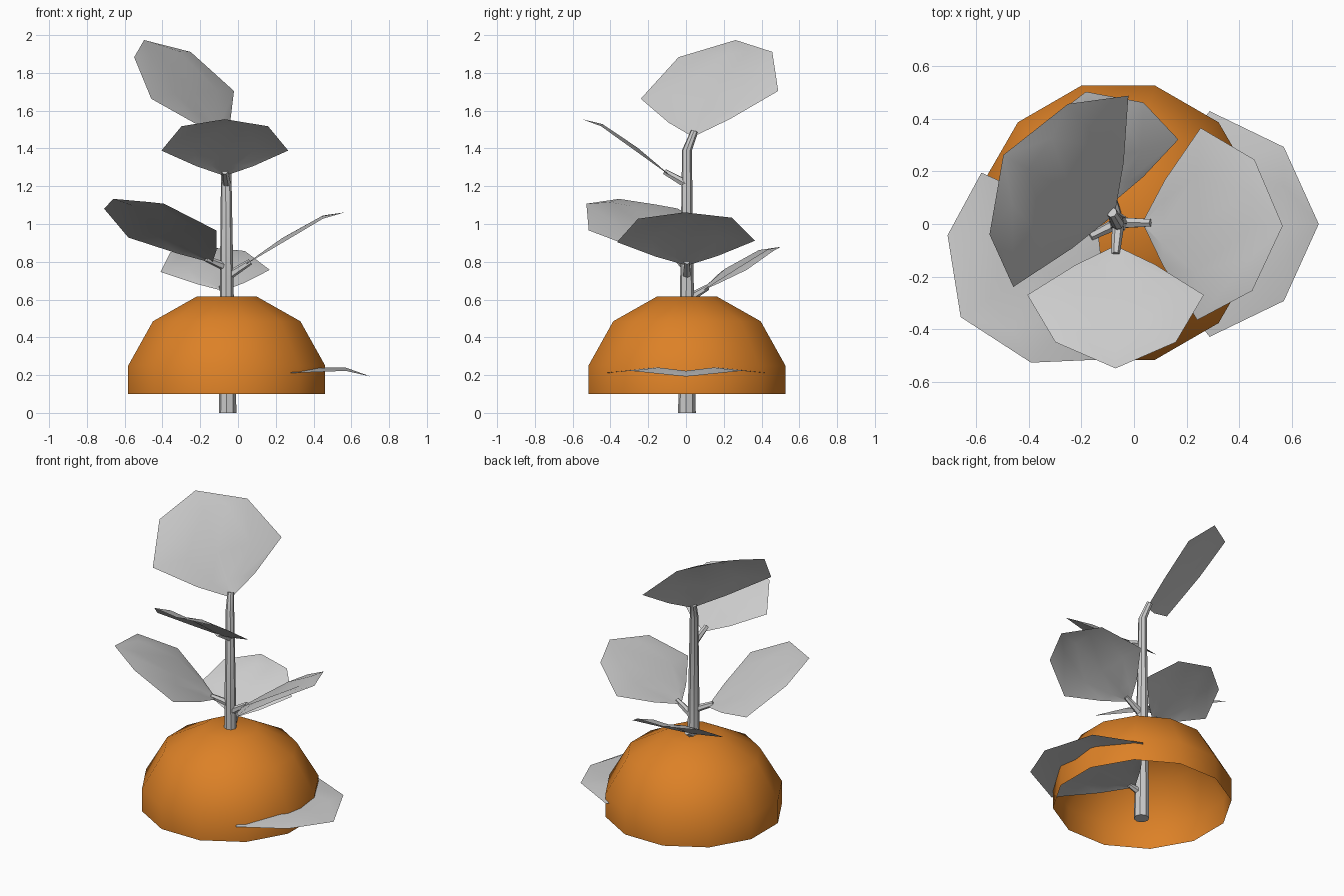
import bpy, bmesh, math
from mathutils import Vector

if "Cube" in bpy.data.objects:
    bpy.data.objects.remove(bpy.data.objects["Cube"])

CX, CY = -0.06, 0.005


def add_object(name, bm, angle=40):
    bmesh.ops.recalc_face_normals(bm, faces=bm.faces)
    mesh = bpy.data.meshes.new(name)
    bm.to_mesh(mesh)
    bm.free()
    ob = bpy.data.objects.new(name, mesh)
    bpy.context.collection.objects.link(ob)
    bpy.ops.object.select_all(action='DESELECT')
    ob.select_set(True)
    bpy.context.view_layer.objects.active = ob
    bpy.ops.object.shade_smooth_by_angle(angle=math.radians(angle))
    return ob


def bridge(bm, a, b):
    n = len(a)
    for i in range(n):
        bm.faces.new((a[i], a[(i + 1) % n], b[(i + 1) % n], b[i]))


def tube(name, points, sides=8):
    """Capped tube through (x, y, z, radius) points."""
    bm = bmesh.new()
    pts = [Vector(p[:3]) for p in points]
    rings = []
    for i, p in enumerate(pts):
        d = (pts[min(i + 1, len(pts) - 1)] - pts[max(i - 1, 0)]).normalized()
        side = d.cross(Vector((0.1, 1, 0.05))).normalized()
        up = side.cross(d)
        r = points[i][3]
        rings.append([bm.verts.new(p + r * (side * math.cos(t) + up * math.sin(t)))
                      for t in (2 * math.pi * k / sides for k in range(sides))])
    for a, b in zip(rings, rings[1:]):
        bridge(bm, a, b)
    bm.faces.new(rings[0])
    bm.faces.new(rings[-1])
    return add_object(name, bm)


# Leaf rows: distance along, half width, lift of the midrib
ROWS = [(0, 0.02, 0), (0.10, 0.19, 0), (0.28, 0.425, 0.0), (0.56, 0.29, 0.0)]
TIP = (0.69, -0.035)


def leaf(name, base, along, across, scale, stem_z):
    base, u, v = Vector(base), Vector(along).normalized(), Vector(across)
    v = (v - u * v.dot(u)).normalized()
    n = u.cross(v)
    if n.z < 0:
        n = -n
    bm = bmesh.new()
    rows = []
    for d, w, h in ROWS:
        rows.append([bm.verts.new(base + scale * (u * d + v * w * s + n * (h + lift * w)))
                     for s, lift in ((-1, 0), (-0.5, 0.06), (0, 0), (0.5, 0.06), (1, 0))])
    for a, b in zip(rows, rows[1:]):
        for i in range(4):
            bm.faces.new((a[i], a[i + 1], b[i + 1], b[i]))
    tip = bm.verts.new(base + scale * (u * TIP[0] + n * TIP[1]))
    for i in range(4):
        bm.faces.new((rows[-1][i], rows[-1][i + 1], tip))
    add_object(name, bm, 60)
    # leaf stalk back to the main stem
    if stem_z:
        end = base + u * 0.03
        tube(name + "_stalk", [(CX, CY, stem_z, 0.024), (*end, 0.016)], 6)


# Open-bottomed dome with 12 sides
bm = bmesh.new()
rings = []
for z, r in ((0.10, 0.54), (0.25, 0.54), (0.485, 0.404), (0.615, 0.166)):
    rings.append([bm.verts.new((CX + r * math.cos(t), CY + r * math.sin(t), z))
                  for t in (math.radians(15 + 30 * k) for k in range(12))])
for a, b in zip(rings, rings[1:]):
    bridge(bm, a, b)
bm.faces.new(rings[-1])
dome = add_object("dome", bm)
for e in dome.data.polygons:
    e.use_smooth = True
mat = bpy.data.materials.new("orange")
mat.diffuse_color = (0.72, 0.22, 0.02, 1)
mat.use_nodes = True
mat.node_tree.nodes["Principled BSDF"].inputs["Base Color"].default_value = mat.diffuse_color
dome.data.materials.append(mat)

# Main stem, bending into the top leaf
tube("stem", [(-0.055, CY, 0, 0.047), (-0.06, CY, 0.7, 0.036),
              (-0.063, CY, 1.39, 0.026), (-0.085, 0.045, 1.49, 0.02)])

# Leaves: base, direction, width direction, size, height on stem
leaf("top_leaf", (-0.08, 0.04, 1.47), (-0.57, 0.30, 0.76), (0.53, 0.85, 0.03), 1.0, None)
leaf("front_leaf", (-0.07, -0.09, 1.26), (0, -0.81, 0.58), (1, 0, 0), 0.79, 1.21)
leaf("right_leaf", (0.04, 0.005, 0.785), (0.86, -0.02, 0.51), (0, 1, 0), 0.86, 0.72)
leaf("left_leaf", (-0.145, -0.035, 0.80), (-0.73, -0.45, 0.53), (0.54, -0.84, 0.05), 1.0, 0.77)
leaf("back_leaf", (-0.08, 0.09, 0.65), (-0.20, 0.80, 0.50), (0.97, 0.20, 0), 0.70, 0.60)
leaf("low_leaf", (0.005, 0, 0.20), (1, 0, 0.04), (0, 1, 0), 1.01, 0.17)
